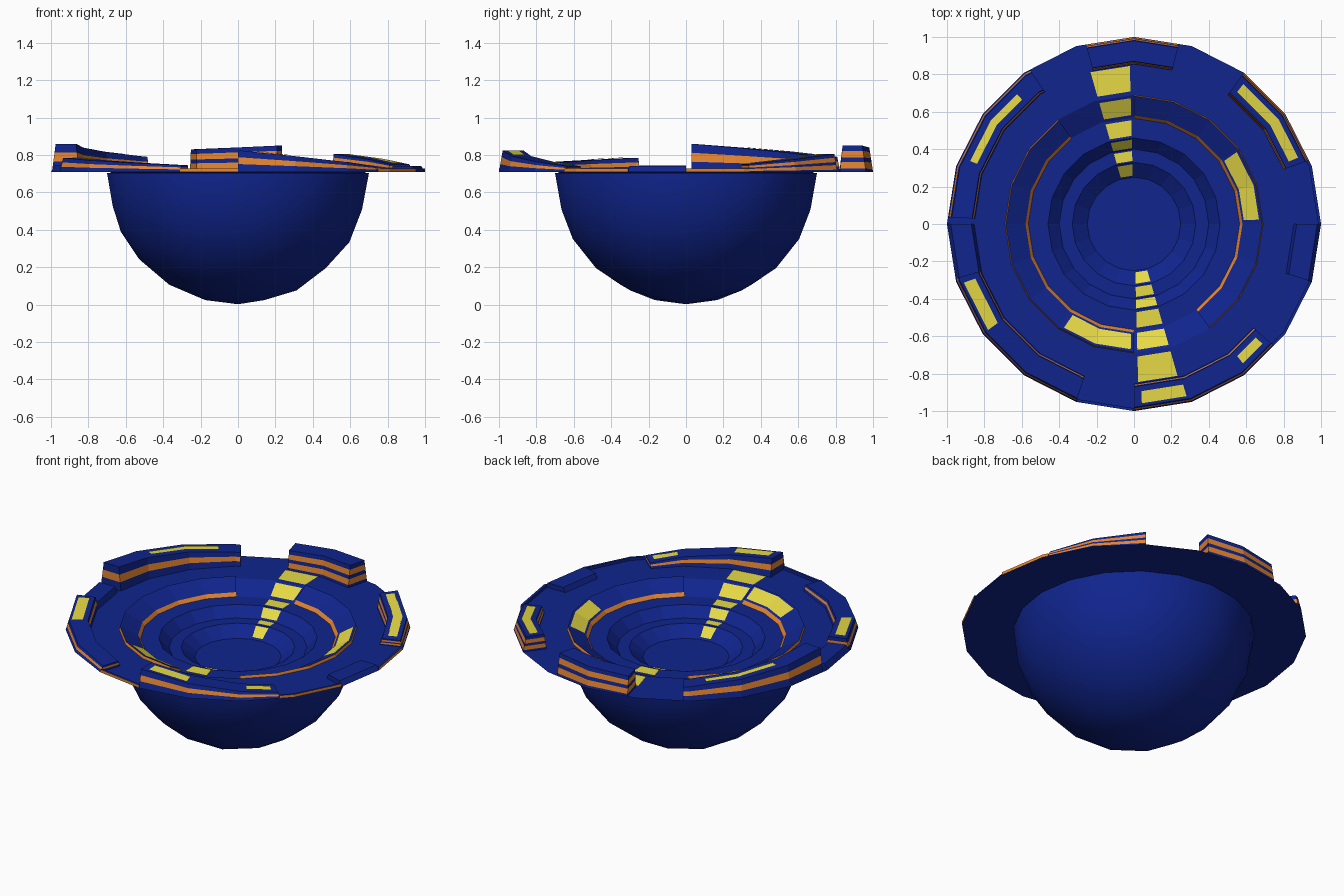
import bpy, bmesh, math

if "Cube" in bpy.data.objects:
    bpy.data.objects.remove(bpy.data.objects["Cube"])

def material(name, rgb):
    m = bpy.data.materials.new(name)
    m.diffuse_color = (*rgb, 1)
    m.use_nodes = True
    m.node_tree.nodes["Principled BSDF"].inputs["Base Color"].default_value = m.diffuse_color
    return m

MATS = [material("navy", (0.005, 0.018, 0.27)),
        material("orange", (0.80, 0.24, 0.03)),
        material("yellow", (0.80, 0.70, 0.06))]
NAVY, ORANGE, YELLOW = 0, 1, 2
RIM = 0.71

def finish(name, bm):
    me = bpy.data.meshes.new(name)
    bm.to_mesh(me)
    bm.free()
    for m in MATS:
        me.materials.append(m)
    ob = bpy.data.objects.new(name, me)
    bpy.context.collection.objects.link(ob)
    return ob

def point(r, z, a):
    # radius follows the straight sides of a 20-gon
    f = math.cos(math.radians(9)) / math.cos(math.radians(a % 18 - 9))
    t = math.radians(a)
    return (r * f * math.cos(t), r * f * math.sin(t), z)

def sweep(name, a0, a1, prof0, prof1, mats, closed):
    """Sweep a profile of (r, z) around z from a0 to a1 degrees."""
    k = math.floor(a0 / 18) + 1
    angles = [a0]
    while k * 18 < a1 - 0.01:
        angles.append(k * 18)
        k += 1
    angles.append(a1)
    bm = bmesh.new()
    rings = []
    for a in angles:
        t = (a - a0) / (a1 - a0)
        rings.append([bm.verts.new(point(p[0] + (q[0] - p[0]) * t,
                                         p[1] + (q[1] - p[1]) * t, a))
                      for p, q in zip(prof0, prof1)])
    n = len(prof0)
    for c, d in zip(rings, rings[1:]):
        for i in range(n if closed else n - 1):
            j = (i + 1) % n
            bm.faces.new((c[i], d[i], d[j], c[j])).material_index = mats[i]
    if closed:
        for c in (rings[0], rings[-1]):
            for i in range(n // 2 - 1):
                f = bm.faces.new((c[i], c[i + 1], c[n - 2 - i], c[n - 1 - i]))
                f.material_index = mats[i]
    bmesh.ops.remove_doubles(bm, verts=bm.verts, dist=1e-4)
    if closed:
        bmesh.ops.recalc_face_normals(bm, faces=bm.faces)
    return finish(name, bm)

def panel(name, a0, a1, outer, inner, lift=0.004):
    prof = [(outer[0], outer[1] + lift), (inner[0], inner[1] + lift)]
    sweep(name, a0, a1, prof, prof, [YELLOW], False)

# Smooth lower dome
bm = bmesh.new()
bmesh.ops.create_icosphere(bm, subdivisions=3, radius=0.7)
bmesh.ops.translate(bm, verts=bm.verts, vec=(0, 0, 0.702))
bmesh.ops.bisect_plane(bm, geom=bm.verts[:] + bm.edges[:] + bm.faces[:],
                       plane_co=(0, 0, RIM - 0.005), plane_no=(0, 0, 1), clear_outer=True)
for f in bm.faces:
    f.smooth = True
finish("lower_dome", bm)

# Flat rim with the stepped basin
STEPS = [(1.0, RIM), (0.69, RIM), (0.57, 0.65), (0.46, 0.65),
         (0.40, 0.59), (0.33, 0.59), (0.25, 0.53), (0.0, 0.53)]
sweep("stepped_basin", 0, 360, STEPS, STEPS, [NAVY] * 7, False)

# Raised blocks on the rim, banded navy and orange
def rim_block(name, a0, a1, z0, z1, fracs=(0, 0.36, 0.68, 1), yellow=()):
    def prof(z):
        inner = [(0.855 + 0.015 * f, RIM + (z - RIM) * f) for f in fracs]
        outer = [(1.0 - 0.02 * f, RIM + (z - RIM) * f) for f in reversed(fracs)]
        return inner + outer
    bands = [i % 2 for i in range(len(fracs) - 1)]
    sweep(name, a0, a1, prof(z0), prof(z1),
          bands + [NAVY] + bands[::-1] + [NAVY], True)
    for i, (b0, b1, ro, ri) in enumerate(yellow):
        za, zb = (z0 + (z1 - z0) * (b - a0) / (a1 - a0) + 0.004 for b in (b0, b1))
        sweep(f"{name}_light_{i}", b0, b1, [(ro, za), (ri, za)],
              [(ro, zb), (ri, zb)], [YELLOW], False)

DOUBLE = (0, 0.12, 0.38, 0.55, 0.8, 1)
rim_block("block_right", 20, 54, 0.75, 0.805, DOUBLE, [(22, 52, 0.955, 0.90)])
rim_block("block_back", 76, 105, 0.85, 0.83, DOUBLE)
rim_block("block_back_left", 124, 178, 0.79, 0.86, yellow=[(132, 159, 0.945, 0.905)])
rim_block("block_left_low", 180, 197, 0.745, 0.745, (0, 1))
rim_block("block_front_left", 197, 252, 0.785, 0.745, yellow=[(199, 216, 0.965, 0.90)])
rim_block("block_front", 270, 319, 0.825, 0.74,
          yellow=[(272.5, 287, 0.965, 0.90), (308, 317, 0.95, 0.90)])
rim_block("block_right_low", 342, 360, 0.74, 0.74, (0, 1))

# Low orange strips at the outer edge between blocks
for i, (a0, a1) in enumerate([(252, 270), (319, 342), (0, 20)]):
    p = [(0.985, RIM), (0.985, RIM + 0.018), (1.0, RIM + 0.018), (1.0, RIM)]
    sweep(f"edge_strip_{i}", a0, a1, p, p, [NAVY, NAVY, ORANGE, NAVY], True)

# Raised curved panels lining the first step
lip = [(0.565, 0.65), (0.58, 0.672), (0.685, 0.727), (0.69, RIM)]
for i, (a0, a1) in enumerate([(126, 270), (-54, 90)]):
    sweep(f"curved_panel_{i}", a0, a1, lip, lip, [ORANGE, NAVY, ORANGE, NAVY], True)
for i, (a0, a1) in enumerate([(2, 35), (236, 268.5)]):
    panel(f"curved_light_{i}", a0, a1, (0.672, 0.720), (0.59, 0.677))

# Two opposite rows of yellow lights running down the steps
for side, base in (("back", 90), ("front", 270)):
    for i, (o, n) in enumerate(zip(STEPS[:-2], STEPS[1:-1])):
        o = (0.87, RIM) if i == 0 else o
        at = lambda t: (o[0] + (n[0] - o[0]) * t, o[1] + (n[1] - o[1]) * t)
        panel(f"{side}_step_light_{i}", base + 1.5, base + 16, at(0.12), at(0.88))
